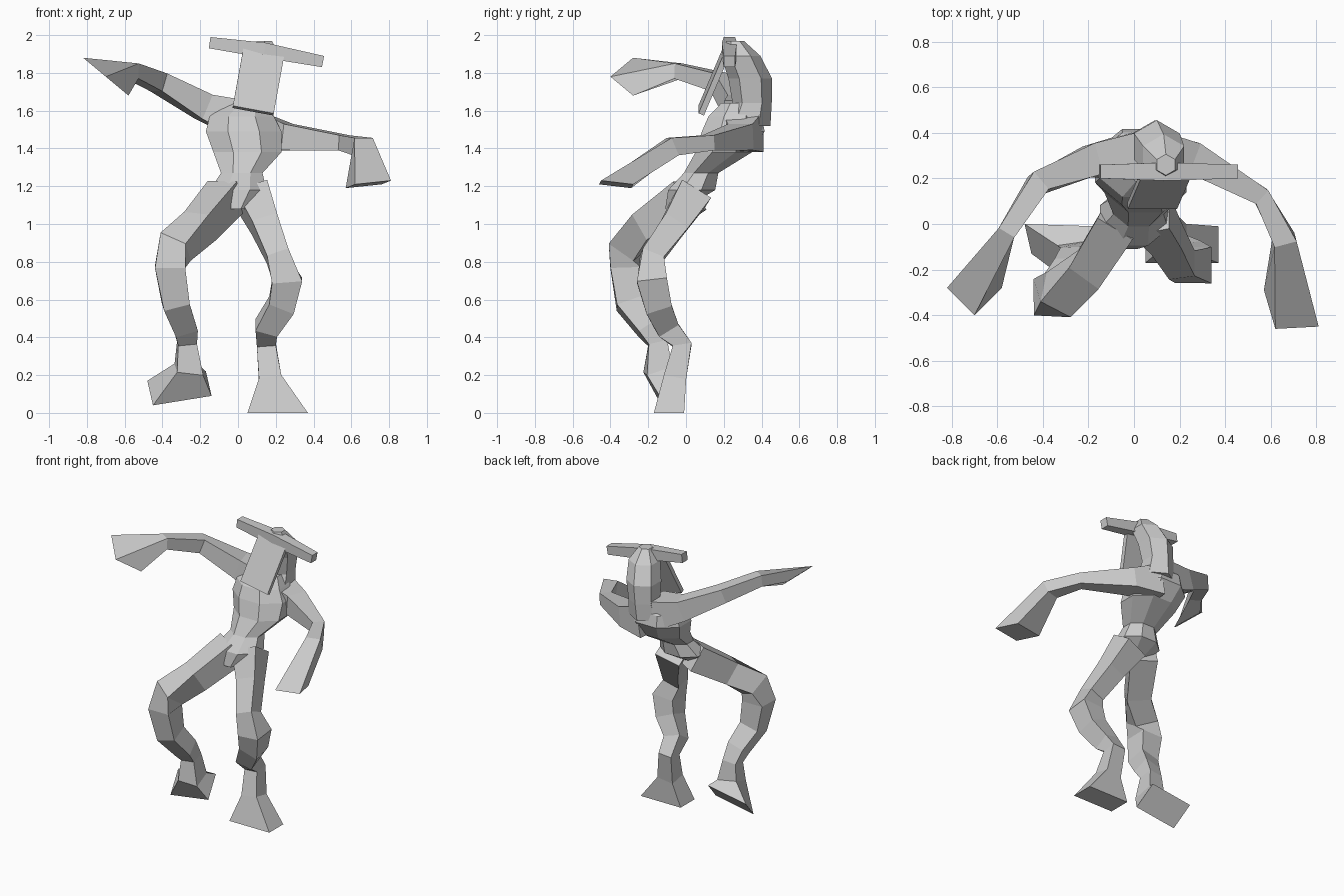
import bpy, bmesh, math
from mathutils import Vector

cube = bpy.data.objects.get("Cube")
if cube:
    bpy.data.objects.remove(cube, do_unlink=True)

grey = bpy.data.materials.new("plain_grey")
grey.use_nodes = True
colour = (.6, .6, .6, 1)
grey.diffuse_color = colour
grey.node_tree.nodes["Principled BSDF"].inputs["Base Color"].default_value = colour

side_axis = Vector((1, 0, 0))
back_axis = Vector((0, 1, 0))
up_axis = Vector((0, 0, 1))


def ring_axes(spine, index, hint):
    """Return the two directions that span a ring, square to the spine."""
    before = spine[max(index - 1, 0)]
    after = spine[min(index + 1, len(spine) - 1)]
    tangent = (after - before).normalized()
    across = (hint - tangent * hint.dot(tangent)).normalized()
    return across, tangent.cross(across)


def flared_end(middle, first, second):
    """Corners of a parallelogram from its middle and two half diagonals."""
    middle, first, second = Vector(middle), Vector(first), Vector(second)
    return middle, [middle + first, middle + second, middle - first, middle - second]


def loft(name, path, hint=None, sides=4, depth=1, end=None):
    """Skin rings (x, y, z, half width); without a hint the rings stay level."""
    bm = bmesh.new()
    centres = [Vector(point[:3]) for point in path]
    spine = list(centres)
    if end:
        middle, corners = flared_end(*end)
        spine.append(middle)
    grow = 1 / math.cos(math.pi / sides)
    rings = []
    for index, centre in enumerate(centres):
        across, along = side_axis, back_axis
        if hint:
            across, along = ring_axes(spine, index, hint)
        radius = path[index][3] * grow
        ring = []
        for step in range(sides):
            angle = math.tau * (step + .5) / sides
            offset = across * math.cos(angle) + along * math.sin(angle) * depth
            ring.append(bm.verts.new(centre + offset * radius))
        rings.append(ring)
    if end:
        rings.append([bm.verts.new(corner) for corner in corners])

    # Walls between rings, then both caps
    for low, high in zip(rings, rings[1:]):
        for step in range(sides):
            following = (step + 1) % sides
            bm.faces.new((low[step], low[following], high[following], high[step]))
    bm.faces.new(rings[0])
    bm.faces.new(rings[-1])
    bmesh.ops.recalc_face_normals(bm, faces=bm.faces)

    mesh = bpy.data.meshes.new(name)
    bm.to_mesh(mesh)
    bm.free()
    mesh.materials.append(grey)
    bpy.context.collection.objects.link(bpy.data.objects.new(name, mesh))


# Body: wide hips, narrow waist and hunched chest
loft("torso", [
    (-.01, -.06, 1.08, .06),
    (0, .03, 1.18, .15),
    (.02, .08, 1.27, .11),
    (.05, .2, 1.38, .18),
    (.03, .25, 1.49, .2),
    (.02, .26, 1.57, .17),
    (.05, .27, 1.64, .1),
], sides=8, depth=.83)

# Neck and skull, rising behind the face
loft("head", [
    (.08, .32, 1.52, .11),
    (.09, .35, 1.64, .09),
    (.1, .34, 1.77, .1),
    (.13, .29, 1.89, .09),
    (.14, .26, 1.97, .04),
], sides=6)

# Flat face hanging in front, and the bar across the brow
loft("face_plate", [
    (.14, .22, 1.93, .11),
    (.08, .08, 1.6, .11),
], hint=Vector((1, 0, -.2)), depth=.14)
loft("brow_bar", [
    (-.15, .23, 1.96, .03),
    (.14, .23, 1.92, .04),
    (.45, .23, 1.86, .03),
], hint=up_axis)

# Arms, each ending in a flared hand
loft("right_arm", [
    (0, .3, 1.56, .1),
    (-.18, .28, 1.62, .07),
    (-.42, .18, 1.75, .05),
    (-.56, -.04, 1.81, .04),
], hint=up_axis, end=[(-.7, -.28, 1.78), (-.12, 0, .1), (0, .12, 0)])
loft("left_arm", [
    (.09, .3, 1.49, .11),
    (.26, .29, 1.46, .07),
    (.56, .12, 1.43, .04),
    (.66, -.07, 1.41, .05),
], hint=up_axis, end=[(.69, -.37, 1.21), (-.07, -.09, 0), (-.12, .08, -.02)])

# Legs, each ending in a wedge foot
loft("right_leg", [
    (-.06, .02, 1.15, .09),
    (-.2, -.2, .99, .08),
    (-.33, -.31, .88, .08),
    (-.36, -.32, .77, .08),
    (-.33, -.3, .58, .07),
    (-.28, -.2, .45, .06),
    (-.27, -.15, .37, .05),
    (-.26, -.15, .23, .07),
], hint=Vector((1, 0, .3)), end=[(-.31, -.07, .13), (.17, -.07, -.04), (-.14, -.06, -.09)])
loft("left_leg", [
    (.07, .04, 1.16, .09),
    (.14, -.06, 1, .07),
    (.21, -.18, .83, .06),
    (.26, -.18, .7, .08),
    (.23, -.15, .57, .07),
    (.15, -.1, .45, .06),
    (.15, -.02, .36, .05),
    (.17, -.06, .18, .06),
], hint=side_axis, end=[(.21, -.09, 0), (.16, -.08, 0), (-.16, -.08, 0)])
